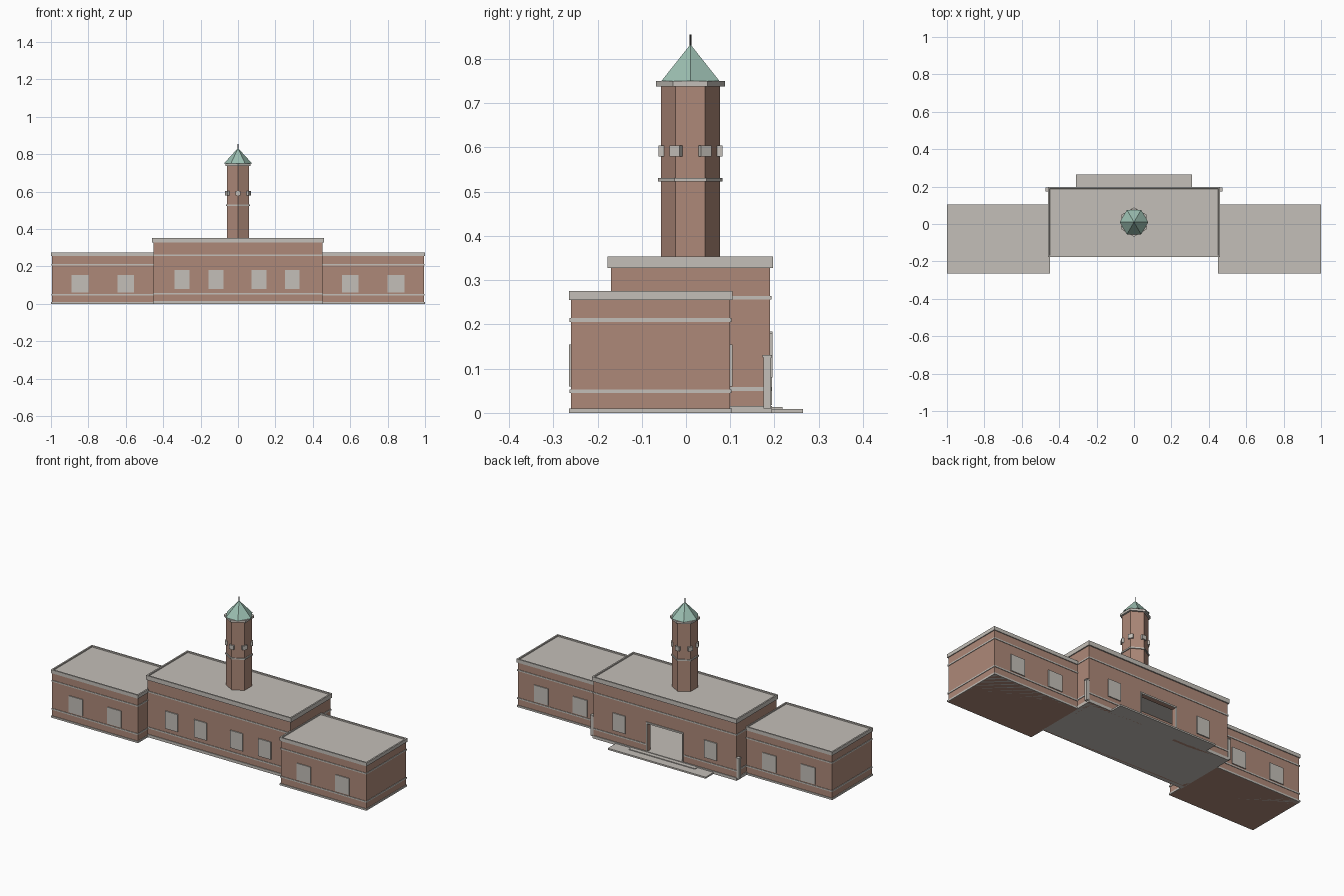
import bpy, bmesh
from math import pi, sin, cos

if "Cube" in bpy.data.objects:
    bpy.data.objects.remove(bpy.data.objects["Cube"])


def material(name, rgb):
    m = bpy.data.materials.new(name)
    m.diffuse_color = (*rgb, 1)
    m.use_nodes = True
    m.node_tree.nodes["Principled BSDF"].inputs["Base Color"].default_value = m.diffuse_color
    return m


BRICK = material("brick", (0.42, 0.25, 0.19))
STONE = material("stone", (0.55, 0.52, 0.48))
COPPER = material("copper", (0.33, 0.52, 0.44))
DARK = material("dark_metal", (0.04, 0.04, 0.04))


def finish(name, bm, mat):
    me = bpy.data.meshes.new(name)
    bm.to_mesh(me)
    bm.free()
    ob = bpy.data.objects.new(name, me)
    me.materials.append(mat)
    bpy.context.collection.objects.link(ob)
    return ob


def box(name, x, y, z, mat, sunk=0.0):
    """Box from (min, max) ranges; sunk lowers the top inside a rim."""
    bm = bmesh.new()
    bmesh.ops.create_cube(bm, size=1)
    for v in bm.verts:
        v.co = [r[0] + (c + 0.5) * (r[1] - r[0]) for c, r in zip(v.co, (x, y, z))]
    if sunk:
        bm.normal_update()
        top = [f for f in bm.faces if f.normal.z > 0.9]
        bmesh.ops.inset_region(bm, faces=top, thickness=0.012)
        bmesh.ops.inset_region(bm, faces=top, thickness=0.0004, depth=-sunk)
    return finish(name, bm, mat)


def prism(name, r1, r2, z0, z1, mat, sides=6, turn=0.0):
    """Tower section, first corner facing +y."""
    bm = bmesh.new()
    bmesh.ops.create_cone(bm, cap_ends=True, segments=sides, radius1=r1, radius2=r2, depth=z1 - z0)
    ob = finish(name, bm, mat)
    # create_cone starts on +y or +x depending on convention; align explicitly
    v = ob.data.vertices[0].co
    from math import atan2
    ob.rotation_euler.z = pi / 2 - atan2(v.y, v.x) + turn
    ob.location = (0, TY, (z0 + z1) / 2)
    return ob


def mirrored(x, s):
    return x if s > 0 else (-x[1], -x[0])


def grow(r, d):
    return (r[0] - d, r[1] + d)


# Wings
WY = (-0.26, 0.10)
for s, side in ((1, "right"), (-1, "left")):
    wx = mirrored((0.453, 0.995), s)
    box(side + "_wing_walls", wx, WY, (0, 0.258), BRICK)
    box(side + "_wing_parapet", grow(wx, 0.005), grow(WY, 0.005), (0.255, 0.275), STONE, 0.007)
    box(side + "_wing_plinth", grow(wx, 0.004), grow(WY, 0.004), (0, 0.01), STONE)
    for z in (0.049, 0.210):
        box(side + "_wing_band", grow(wx, 0.003), grow(WY, 0.003), (z - 0.004, z + 0.004), STONE)
    for x in (0.60, 0.845):
        wr = mirrored((x - 0.045, x + 0.045), s)
        box(side + "_wing_front_window", wr, (-0.265, -0.255), (0.06, 0.155), STONE)
        box(side + "_wing_back_window", wr, (0.095, 0.105), (0.06, 0.155), STONE)

# Hollow central hall with an open doorway at the back
CX, CY, T, D = (-0.453, 0.453), (-0.17, 0.19), 0.025, 0.11
H = (0, 0.33)
box("hall_front_wall", CX, (CY[0], CY[0] + T), H, BRICK)
for s in (1, -1):
    box("hall_side_wall", mirrored((CX[1] - T, CX[1]), s), (CY[0] + T, CY[1] - T), H, BRICK)
    box("hall_back_wall", mirrored((D, CX[1]), s), (CY[1] - T, CY[1]), H, BRICK)
    box("door_jamb", mirrored((D, D + 0.008), s), (CY[1] - 0.005, CY[1] + 0.004), (0.018, 0.18), STONE)
    # corner posts
    box("corner_post", mirrored((0.453, 0.470), s), (0.175, 0.192), (0.01, 0.125), STONE)
    box("corner_post_cap", mirrored((0.453, 0.472), s), (0.173, 0.194), (0.125, 0.131), STONE)
    # band pieces around the doorway
    box("hall_back_low_band", mirrored((D, 0.456), s), (CY[1], CY[1] + 0.003), (0.05, 0.058), STONE)
    box("hall_side_low_band", mirrored((0.453, 0.456), s), (-0.173, CY[1]), (0.05, 0.058), STONE)
    # hall windows
    box("hall_back_window", mirrored((0.25, 0.33), s), (0.185, 0.196), (0.08, 0.18), STONE)
for x in (-0.30, -0.117, 0.112, 0.29):
    box("hall_front_window", (x - 0.04, x + 0.04), (-0.176, -0.165), (0.08, 0.18), STONE)
box("door_wall_above", (-D, D), (CY[1] - T, CY[1]), (0.175, 0.33), BRICK)
box("door_lintel", (-D - 0.008, D + 0.008), (CY[1] - 0.005, CY[1] + 0.005), (0.175, 0.184), STONE)
box("hall_front_low_band", grow(CX, 0.003), (-0.173, -0.17), (0.05, 0.058), STONE)
# upper band as four strips so that the hall stays hollow
for y in ((-0.173, -0.17), (0.19, 0.193)):
    box("hall_upper_band", grow(CX, 0.003), y, (0.256, 0.264), STONE)
for s in (1, -1):
    box("hall_side_upper_band", mirrored((0.453, 0.456), s), CY, (0.256, 0.264), STONE)
box("hall_floor", grow(CX, 0.004), grow(CY, 0.004), (0, 0.016), STONE)
box("hall_cornice_roof", grow(CX, 0.006), grow(CY, 0.007), (0.328, 0.353), STONE, 0.007)

# Entrance steps
box("lower_step", (-0.31, 0.31), (0.18, 0.265), (0, 0.009), STONE)
box("upper_step", (-0.21, 0.21), (0.18, 0.218), (0, 0.013), STONE)

# Six-sided tower
TY = 0.01
prism("tower_shaft", 0.067, 0.067, 0.335, 0.74, BRICK)
prism("tower_band", 0.073, 0.073, 0.523, 0.531, STONE)
prism("tower_cap", 0.078, 0.078, 0.738, 0.750, STONE)
prism("tower_roof", 0.076, 0.0, 0.750, 0.833, COPPER, turn=pi / 6)
prism("tower_spike", 0.002, 0.002, 0.825, 0.855, DARK, sides=8)
for i in range(6):
    a = i * pi / 3
    ob = box("tower_corner_block", (-0.0135, 0.0135), (-0.006, 0.006), (0.58, 0.604), STONE)
    ob.location = (-sin(a) * 0.066, TY + cos(a) * 0.066, 0)
    ob.rotation_euler.z = a
